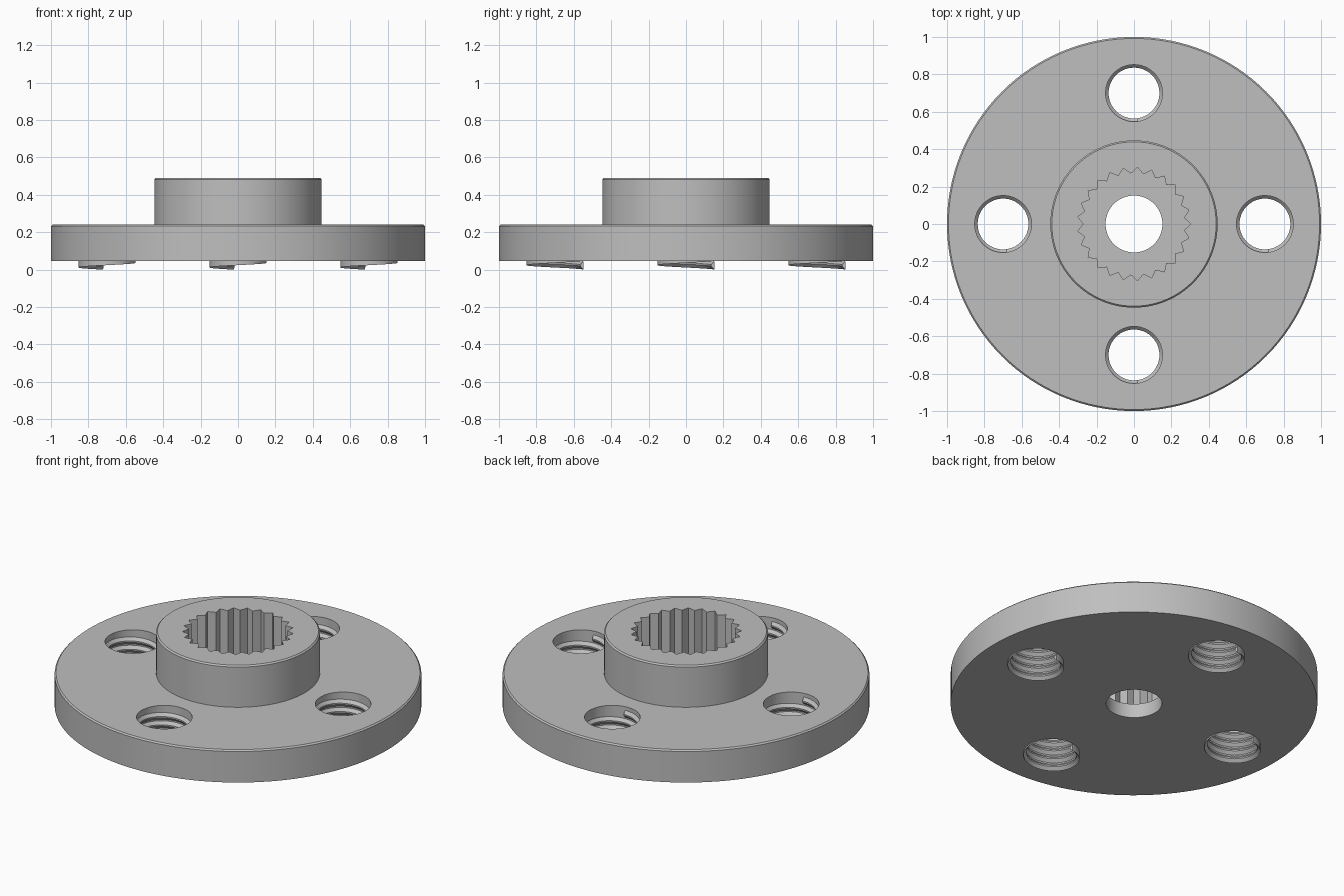
import bpy, bmesh
from math import sin, cos, pi, radians

if "Cube" in bpy.data.objects:
    bpy.data.objects.remove(bpy.data.objects["Cube"])

GREY = bpy.data.materials.new("grey_metal")
GREY.use_nodes = True
COLOUR = (0.52, 0.52, 0.52, 1)
GREY.diffuse_color = COLOUR
GREY.node_tree.nodes["Principled BSDF"].inputs["Base Color"].default_value = COLOUR

BASE_Z, PLATE_Z, TOP_Z = 0.045, 0.24, 0.49
HOLE_R, HOLE_OFFSET = 0.152, 0.7


def make_object(name, bm):
    bmesh.ops.recalc_face_normals(bm, faces=bm.faces)
    mesh = bpy.data.meshes.new(name)
    bm.to_mesh(mesh)
    bm.free()
    mesh.materials.append(GREY)
    obj = bpy.data.objects.new(name, mesh)
    bpy.context.collection.objects.link(obj)
    return obj


def lathe(name, profile, steps=128):
    """Revolve a profile that starts and ends off the axis, then cap it."""
    bm = bmesh.new()
    rings = [[bm.verts.new((r * cos(2 * pi * i / steps), r * sin(2 * pi * i / steps), z))
              for i in range(steps)] for r, z in profile]
    for a, b in zip(rings, rings[1:]):
        for i in range(steps):
            j = (i + 1) % steps
            bm.faces.new((a[i], a[j], b[j], b[i]))
    bm.faces.new(rings[0])
    bm.faces.new(rings[-1])
    return make_object(name, bm)


def prism(name, radii, z0, z1, x=0, y=0):
    """Upright prism with one corner per radius."""
    bm = bmesh.new()
    n = len(radii)
    rings = [[bm.verts.new((x + r * cos(2 * pi * i / n), y + r * sin(2 * pi * i / n), z))
              for i, r in enumerate(radii)] for z in (z0, z1)]
    for i in range(n):
        j = (i + 1) % n
        bm.faces.new((rings[0][i], rings[0][j], rings[1][j], rings[1][i]))
    bm.faces.new(rings[0])
    bm.faces.new(rings[1])
    return make_object(name, bm)


def cut(obj, cutters):
    """Subtract the cutters, bake the result and remove them."""
    for c in cutters:
        c.hide_render = True
        mod = obj.modifiers.new(c.name, 'BOOLEAN')
        mod.operation, mod.solver, mod.object = 'DIFFERENCE', 'EXACT', c
    graph = bpy.context.evaluated_depsgraph_get()
    baked = bpy.data.meshes.new_from_object(obj.evaluated_get(graph))
    obj.modifiers.clear()
    obj.data = baked
    for c in cutters:
        bpy.data.objects.remove(c)


def thread(name, pitch=0.05, turns=3.5, steps=48, start=radians(98)):
    """Helical ridge that tapers from the hole wall to a narrow crest."""
    bm = bmesh.new()
    section = [(0.153, -0.022), (0.136, -0.004), (0.136, 0.004), (0.153, 0.022)]
    total = int(turns * steps)
    rows = []
    for i in range(total + 1):
        a = start + 2 * pi * i / steps
        z = 0.022 + pitch * i / steps
        rows.append([bm.verts.new((r * cos(a), r * sin(a), z + dz)) for r, dz in section])
    for p, q in zip(rows, rows[1:]):
        for k in range(4):
            m = (k + 1) % 4
            bm.faces.new((p[k], p[m], q[m], q[k]))
    bm.faces.new(rows[0])
    bm.faces.new(rows[-1])
    return make_object(name, bm)


# Flanged disc with its raised hub and softened top edges
E = 0.008
disc = lathe("flanged_disc", [
    (1, BASE_Z), (1, PLATE_Z - E), (1 - E, PLATE_Z), (0.447, PLATE_Z),
    (0.447, TOP_Z - E), (0.447 - E, TOP_Z)])

# Splined socket, centre bore and four screw holes
spots = {"left": (HOLE_OFFSET, 0), "right": (-HOLE_OFFSET, 0),
         "front": (0, -HOLE_OFFSET), "back": (0, HOLE_OFFSET)}
cutters = [prism("socket_cutter", [0.303, 0.27] * 25, 0.13, 0.6),
           prism("bore_cutter", [HOLE_R] * 64, -0.1, 0.3)]
for side, (x, y) in spots.items():
    cutters.append(prism(side + "_hole_cutter", [HOLE_R] * 48, -0.1, 0.4, x, y))
cut(disc, cutters)

# Screw threads, one in each hole
parts = [disc]
ridge = thread("left_screw_thread")
for side, (x, y) in spots.items():
    obj = ridge
    if side != "left":
        obj = bpy.data.objects.new(side + "_screw_thread", ridge.data)
        bpy.context.collection.objects.link(obj)
    obj.location = (x, y, 0)
    parts.append(obj)

bpy.ops.object.select_all(action='DESELECT')
for obj in parts:
    obj.select_set(True)
bpy.context.view_layer.objects.active = disc
bpy.ops.object.shade_smooth_by_angle(angle=radians(30))
